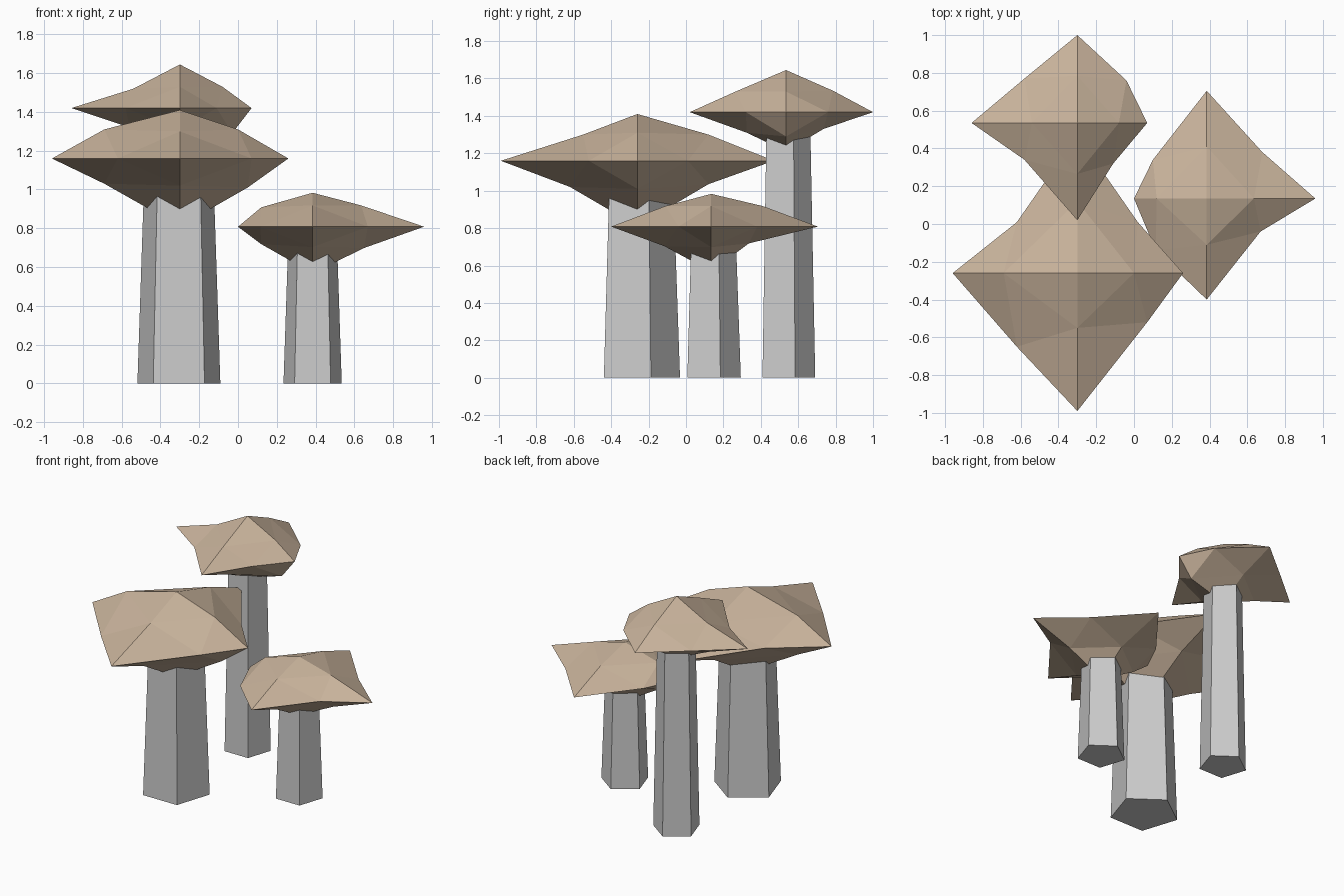
import bpy, bmesh
from math import radians
from mathutils import Matrix, Vector

if "Cube" in bpy.data.objects:
    bpy.data.objects.remove(bpy.data.objects["Cube"])

tan = bpy.data.materials.new("cap_tan")
tan.diffuse_color = (0.58, 0.45, 0.33, 1)
tan.use_nodes = True
tan.node_tree.nodes["Principled BSDF"].inputs["Base Color"].default_value = tan.diffuse_color
DIRS = [Vector((1, 0, 0)), Vector((0, 1, 0)), Vector((-1, 0, 0)), Vector((0, -1, 0))]
UP = Vector((0, 0, 1))


def finish(bm, name, mat=None):
    bmesh.ops.recalc_face_normals(bm, faces=bm.faces)
    me = bpy.data.meshes.new(name)
    bm.to_mesh(me)
    bm.free()
    if mat:
        me.materials.append(mat)
    ob = bpy.data.objects.new(name, me)
    bpy.context.collection.objects.link(ob)


# tapered five-sided stem, its top buried in the cap
def stem(name, x, y, radius, height):
    bm = bmesh.new()
    bmesh.ops.create_cone(bm, cap_ends=True, segments=5, radius1=radius,
                          radius2=radius * 0.82, depth=height)
    # turn so that one corner points to +y
    corner = max((v.co for v in bm.verts), key=lambda c: c.xy.length)
    turn = Vector((0, 1)).angle_signed(corner.xy)
    bm.transform(Matrix.Translation((x, y, height / 2)) @ Matrix.Rotation(turn, 4, 'Z'))
    finish(bm, name)


# faceted cap: an uneven octahedron with every face split in four
# order of directions: right, back, left, front; each mid ring is (distance, height)
def cap(name, x, y, z, tips, rim_mids, upper, lower, top, bottom):
    bm = bmesh.new()
    c = Vector((x, y, z))
    tip = [bm.verts.new(c + d * t) for d, t in zip(DIRS, tips)]
    mid = [bm.verts.new(c + Vector((a, b, 0))) for a, b in rim_mids]
    for ring, pole in ((upper, top), (lower, bottom)):
        p = bm.verts.new(c + UP * pole)
        m = [bm.verts.new(c + d * r + UP * h) for d, (r, h) in zip(DIRS, ring)]
        for i in range(4):
            j = (i + 1) % 4
            for f in ((tip[i], mid[i], m[i]), (mid[i], tip[j], m[j]),
                      (mid[i], m[j], m[i]), (m[i], m[j], p)):
                bm.faces.new(f)
    finish(bm, name, tan)


# large mushroom at front left
stem("large_stem", -0.305, -0.257, 0.225, 1.16)
cap("large_cap", -0.30, -0.26, 1.16, (.56, .73, .66, .73),
    ((.32, .27), (-.32, .27), (-.32, -.39), (.37, -.26)),
    ((.30, .15), (.38, .14), (.39, .15), (.29, .14)),
    ((.35, -.15), (.38, -.125), (.39, -.13), (.36, -.14)), .25, -.35)

# tall mushroom at back left
stem("tall_stem", -0.30, 0.535, 0.156, 1.42)
cap("tall_cap", -0.30, 0.535, 1.42, (.37, .465, .56, .515),
    ((.26, .225), (-.28, .235), (-.28, -.195), (.19, -.215)),
    ((.22, .11), (.25, .115), (.24, .10), (.27, .11)),
    ((.27, -.13), (.20, -.09), (.26, -.10), (.21, -.11)), .225, -.21)

# short mushroom at right
stem("short_stem", 0.385, 0.135, 0.158, 0.81)
cap("short_cap", 0.385, 0.135, 0.808, (.575, .57, .385, .535),
    ((.295, .245), (-.285, .205), (-.27, -.275), (.285, -.175)),
    ((.25, .11), (.275, .11), (.265, .10), (.245, .11)),
    ((.265, -.11), (.20, -.09), (.265, -.09), (.25, -.105)), .175, -.24)
